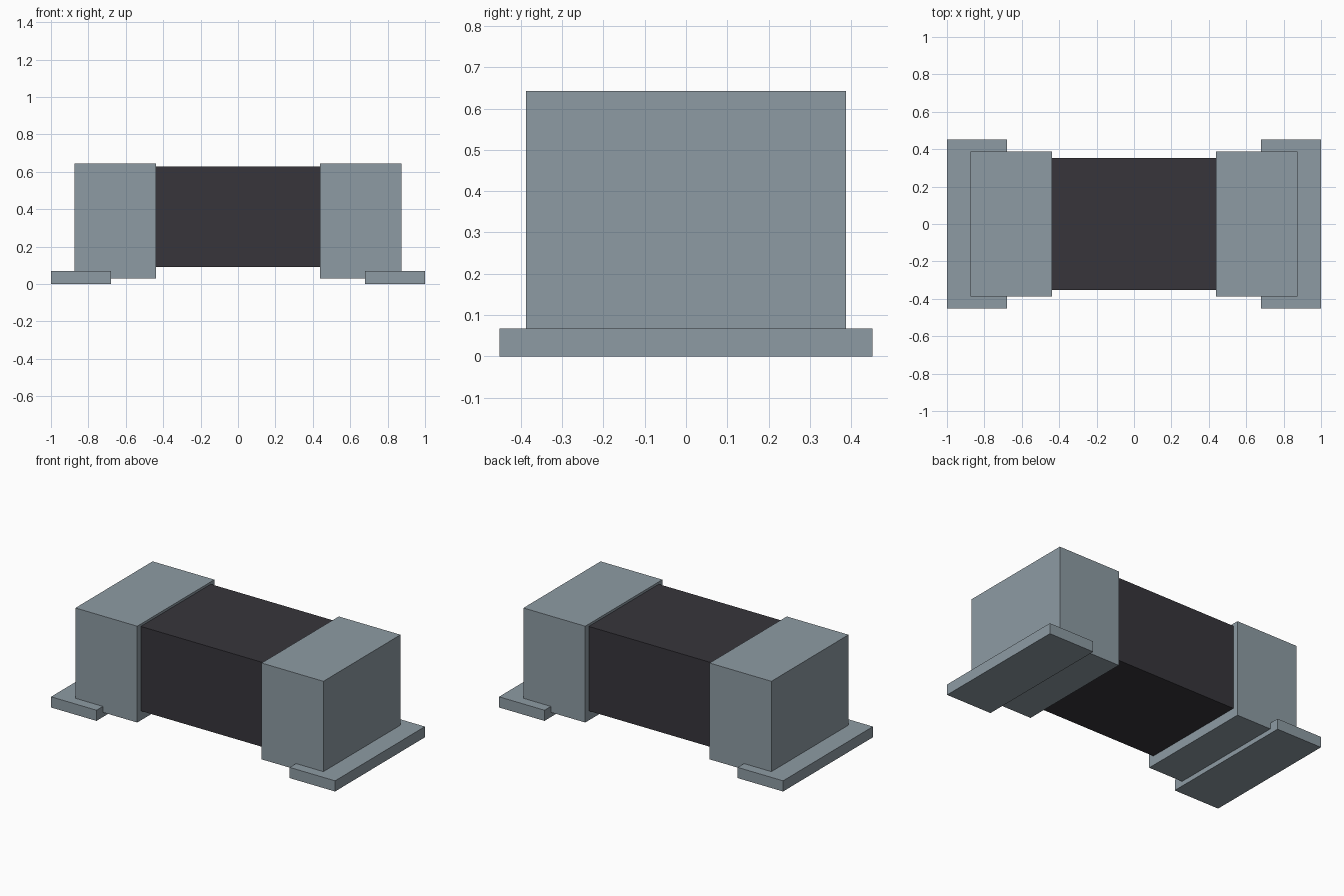
import bpy

old = bpy.data.objects.get("Cube")
if old:
    bpy.data.objects.remove(old, do_unlink=True)


def make_material(name, rgb):
    mat = bpy.data.materials.new(name)
    mat.use_nodes = True
    color = (*rgb, 1.0)
    mat.diffuse_color = color
    mat.node_tree.nodes["Principled BSDF"].inputs["Base Color"].default_value = color
    return mat


def box(name, low, high, mat):
    """Axis-aligned box between two corners."""
    center = [(a + b) / 2 for a, b in zip(low, high)]
    size = [b - a for a, b in zip(low, high)]
    bpy.ops.mesh.primitive_cube_add(size=1, location=center)
    obj = bpy.context.object
    obj.name = name
    obj.scale = size
    bpy.ops.object.transform_apply(location=False, rotation=False, scale=True)
    obj.data.materials.append(mat)
    return obj


metal = make_material("grey metal", (0.27, 0.33, 0.37))
ceramic = make_material("dark ceramic", (0.038, 0.036, 0.044))

# Dark body, held between the end caps
box("body", (-0.45, -0.352, 0.09), (0.45, 0.352, 0.628), ceramic)

# Metal end cap and solder pad on each end
for side, sign in (("left", 1), ("right", -1)):
    for part, inner, outer, depth, bottom, top in (
        ("end_cap", 0.438, 0.873, 0.388, 0.03, 0.643),
        ("solder_pad", 0.68, 1.0, 0.452, 0.0, 0.068),
    ):
        x_low, x_high = sorted((sign * inner, sign * outer))
        box(f"{side}_{part}", (x_low, -depth, bottom), (x_high, depth, top), metal)
